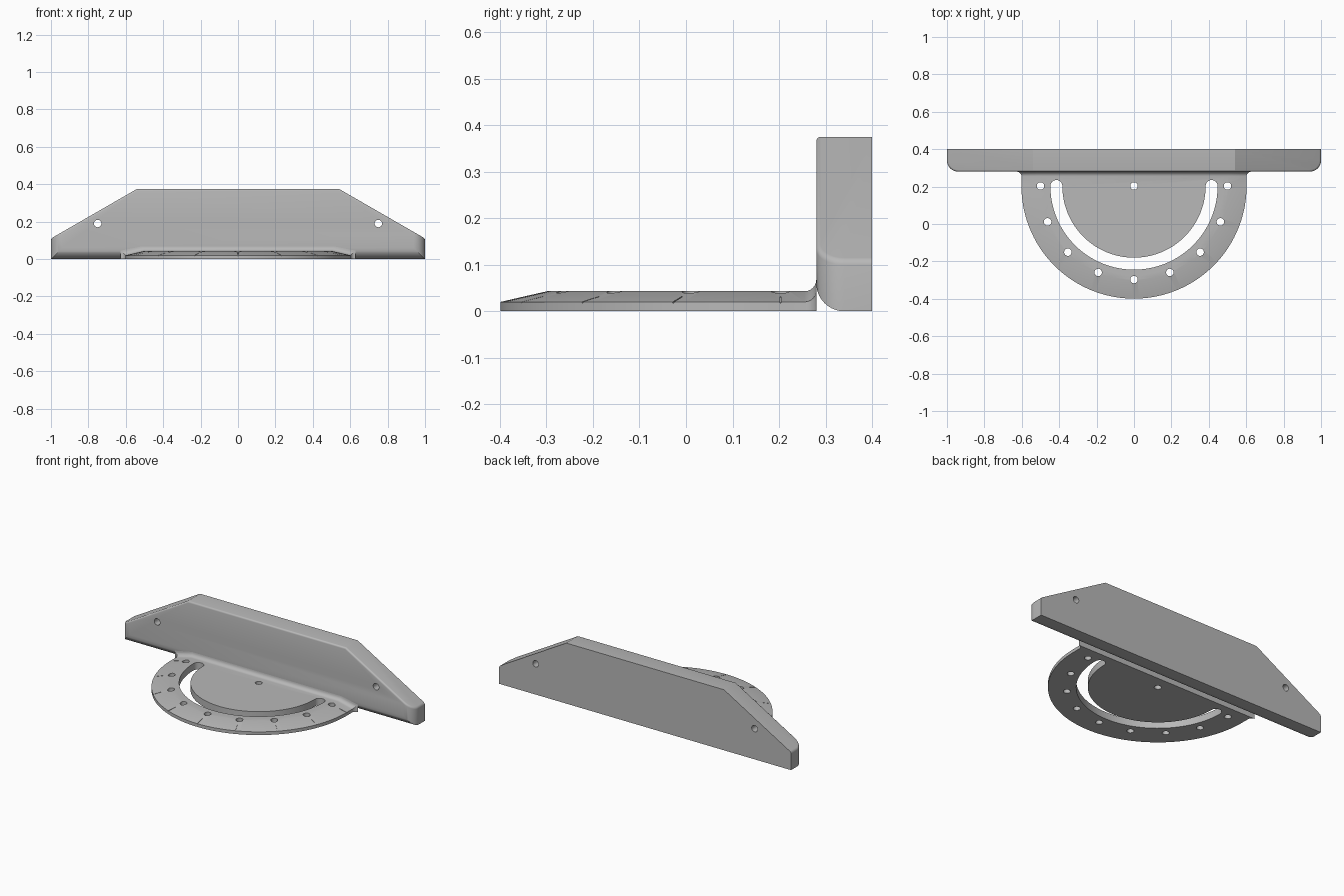
import bpy, bmesh
from math import sin, cos, pi, radians, atan2
from mathutils import Matrix, Vector

cube = bpy.data.objects.get("Cube")
if cube:
    bpy.data.objects.remove(cube, do_unlink=True)

grey = bpy.data.materials.new("plain grey")
grey.use_nodes = True
COLOUR = (0.48, 0.48, 0.48, 1)
grey.diffuse_color = COLOUR
grey.node_tree.nodes["Principled BSDF"].inputs["Base Color"].default_value = COLOUR

FACE_Y, BACK_Y = 0.28, 0.40        # fence front and back
PIVOT_Y = 0.203                    # centre of the protractor plate
RADIUS, RIM_Z, TOP_Z, SLOPE = 0.602, 0.02, 0.043, 0.1
FILLET = 0.025
HOLE_R = 0.02


def to_object(name, bm):
    bmesh.ops.recalc_face_normals(bm, faces=bm.faces)
    mesh = bpy.data.meshes.new(name)
    bm.to_mesh(mesh)
    bm.free()
    obj = bpy.data.objects.new(name, mesh)
    bpy.context.collection.objects.link(obj)
    mesh.materials.append(grey)
    return obj


def prism(bm, points, direction):
    face = bm.faces.new([bm.verts.new(p) for p in points])
    new = bmesh.ops.extrude_face_region(bm, geom=[face])["geom"]
    bmesh.ops.translate(bm, vec=direction,
                        verts=[v for v in new if isinstance(v, bmesh.types.BMVert)])


def cylinder(bm, matrix):
    bmesh.ops.create_cone(bm, cap_ends=True, segments=24, radius1=HOLE_R,
                          radius2=HOLE_R, depth=0.4, matrix=matrix)


def cut(obj, cutter):
    cutter.hide_render = True
    mod = obj.modifiers.new("cut", "BOOLEAN")
    mod.operation, mod.solver, mod.object = "DIFFERENCE", "EXACT", cutter
    bpy.ops.object.select_all(action="DESELECT")
    bpy.context.view_layer.objects.active = obj
    obj.select_set(True)
    bpy.ops.object.modifier_apply(modifier=mod.name)
    bpy.data.objects.remove(cutter, do_unlink=True)
    bpy.ops.object.shade_smooth_by_angle(angle=radians(25))


def polar(r, angle, z):
    return Vector((r * cos(angle), PIVOT_Y + r * sin(angle), z))


# Fence: sloped-shoulder board with rounded front corners and softened top edges
bm = bmesh.new()
half = [(1, 0), (1, 0.11), (0.54, 0.375)]
outline = half + [(-x, z) for x, z in reversed(half)]
prism(bm, [(x, FACE_Y, z) for x, z in outline], (0, BACK_Y - FACE_Y, 0))
bmesh.ops.recalc_face_normals(bm, faces=bm.faces)
corners = [e for e in bm.edges if all(abs(v.co.x) > 0.99 and v.co.y < FACE_Y + 0.01
                                      for v in e.verts)]
bmesh.ops.bevel(bm, geom=corners, offset=0.06, offset_type="OFFSET", segments=10,
                profile=0.5, affect="EDGES")
bm.normal_update()


def is_top_edge(e):
    tilts = sorted(f.normal.z for f in e.link_faces)
    on_back = all(v.co.y > BACK_Y - 0.001 for v in e.verts)
    return not on_back and tilts[1] > 0.3 and abs(tilts[0]) < 0.1


bmesh.ops.bevel(bm, geom=[e for e in bm.edges if is_top_edge(e)], offset=0.01,
                offset_type="OFFSET", segments=4, profile=0.5, affect="EDGES")
fence = to_object("fence", bm)

bm = bmesh.new()
for side in (-1, 1):
    cylinder(bm, Matrix.Translation((side * 0.75, 0.34, 0.19)) @ Matrix.Rotation(pi / 2, 4, "X"))
cut(fence, to_object("fence_hole_cutter", bm))

# Protractor plate: half disc with sloped rim, flaring into the fence
bm = bmesh.new()


def section(x, y, inner_x, inner_y, flare=0.0):
    return [bm.verts.new(p) for p in ((x, y, 0), (x, y, RIM_Z + flare),
                                      (inner_x, inner_y, TOP_Z + flare))]


STEPS, CURVE = 72, 6
flares = []
for i in range(CURVE + 1):
    a = i / CURVE * pi / 2
    flares.append((FACE_Y - FILLET * (1 - sin(a)), FILLET * (1 - cos(a))))


def flare_sections(side):
    return [section(side * (RADIUS + e), y, side * (RADIUS - SLOPE + e * 0.4), y, e)
            for y, e in flares]


left, right = flare_sections(1), flare_sections(-1)
arc = []
for i in range(STEPS + 1):
    a = -pi * i / STEPS
    outer, inner = polar(RADIUS, a, 0), polar(RADIUS - SLOPE, a, 0)
    arc.append(section(outer.x, outer.y, inner.x, inner.y))
ring = left[::-1] + arc + right
for p, q in zip(ring, ring[1:]):
    for k in (0, 1):
        bm.faces.new((p[k], q[k], q[k + 1], p[k + 1]))
for i in range(CURVE):
    bm.faces.new((left[i][2], left[i + 1][2], right[i + 1][2], right[i][2]))
bm.faces.new([left[0][2]] + [s[2] for s in arc] + [right[0][2]])
bm.faces.new([s[0] for s in ring])
bm.faces.new(left[-1] + right[-1][::-1])
plate = to_object("protractor_plate", bm)

# Curved slot, pivot hole, ring of stop holes and fine engraved marks
bm = bmesh.new()
MID, HALF_W, Z0 = 0.415, 0.032, -0.1
slot = [polar(MID + HALF_W, -pi * i / 64, Z0) for i in range(65)]
slot += [Vector((-MID - HALF_W * cos(pi * i / 12), PIVOT_Y + HALF_W * sin(pi * i / 12), Z0))
         for i in range(1, 12)]
slot += [polar(MID - HALF_W, -pi * i / 64, Z0) for i in range(64, -1, -1)]
slot += [Vector((MID - HALF_W * cos(pi * i / 12), PIVOT_Y + HALF_W * sin(pi * i / 12), Z0))
         for i in range(1, 12)]
prism(bm, slot, (0, 0, 0.3))
cylinder(bm, Matrix.Translation((0, PIVOT_Y, 0)))
tilt = atan2(TOP_Z - RIM_Z, SLOPE)
for i in range(9):
    a = -pi * i / 8
    cylinder(bm, Matrix.Translation(polar(0.5, a, 0)))
    mark = (Matrix.Translation(polar(0.58, a, 0.025)) @ Matrix.Rotation(a, 4, "Z")
            @ Matrix.Rotation(tilt, 4, "Y") @ Matrix.Diagonal((0.06, 0.003, 0.005, 1)))
    bmesh.ops.create_cube(bm, size=1, matrix=mark)
cut(plate, to_object("plate_cutter", bm))
